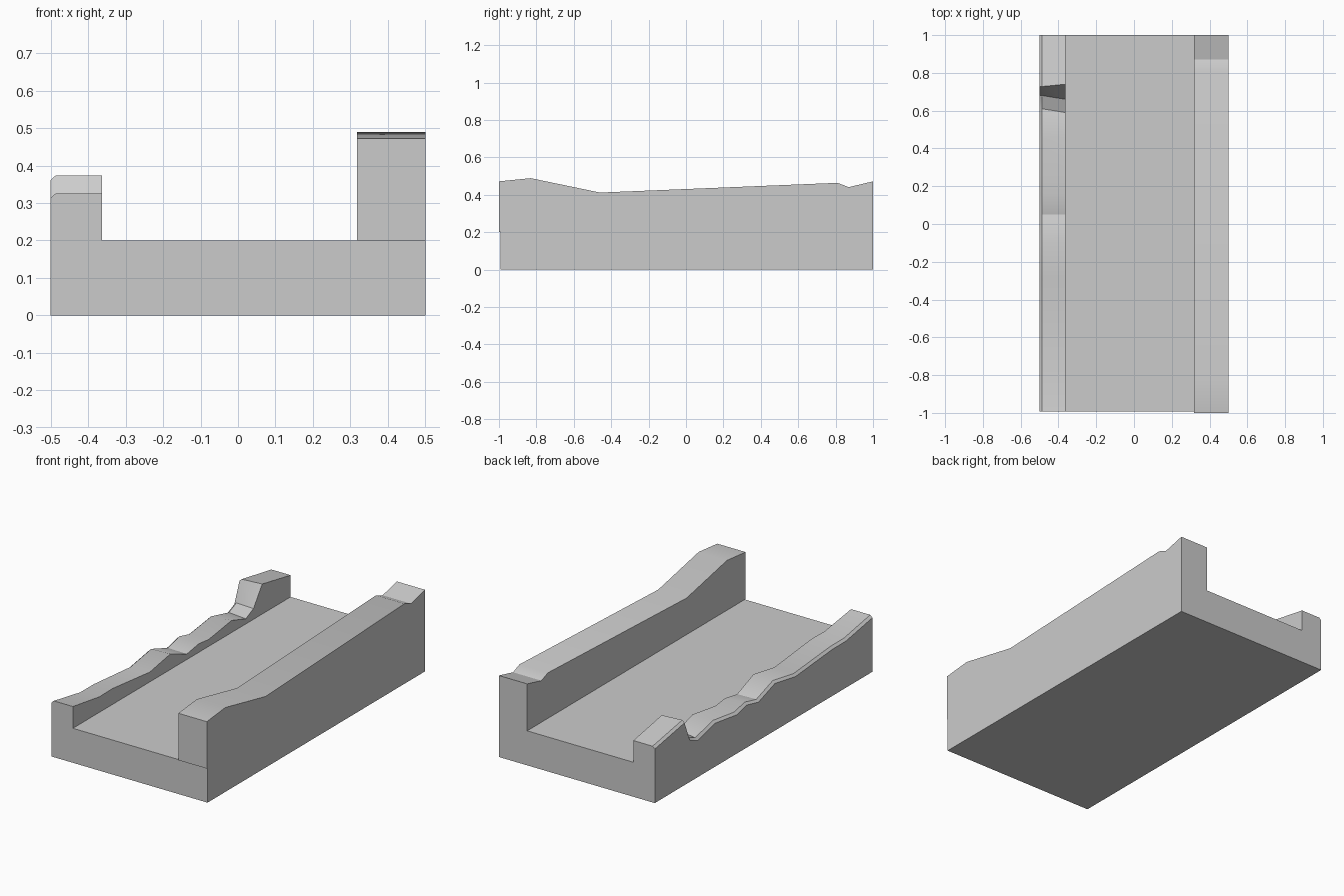
import bpy, bmesh, math

if "Cube" in bpy.data.objects:
    bpy.data.objects.remove(bpy.data.objects["Cube"])


def loft(name, rings):
    """Skin closed cross-sections together and cap both ends."""
    bm = bmesh.new()
    loops = [[bm.verts.new(p) for p in ring] for ring in rings]
    n = len(loops[0])
    for a, b in zip(loops, loops[1:]):
        for i in range(n):
            j = (i + 1) % n
            bm.faces.new((a[i], a[j], b[j], b[i]))
    bm.faces.new(loops[0])
    bm.faces.new(loops[-1])
    bmesh.ops.recalc_face_normals(bm, faces=bm.faces)
    mesh = bpy.data.meshes.new(name)
    bm.to_mesh(mesh)
    bm.free()
    obj = bpy.data.objects.new(name, mesh)
    bpy.context.collection.objects.link(obj)
    bpy.ops.object.select_all(action='DESELECT')
    obj.select_set(True)
    bpy.context.view_layer.objects.active = obj
    bpy.ops.object.shade_smooth_by_angle(angle=math.radians(30))
    return obj


FLOOR = 0.2
FRONT = -0.993

# Floor slab
loft("floor_slab", [[(-0.5, y, 0), (0.5, y, 0), (0.5, y, FLOOR), (-0.5, y, FLOOR)]
                    for y in (FRONT, 1)])

# Tall right wall with a gently uneven top
right_top = [(-1, 0.472), (-0.83, 0.489), (-0.46, 0.412),
             (0.81, 0.464), (0.87, 0.441), (1, 0.472)]
loft("right_wall", [[(0.318, y, FLOOR), (0.5, y, FLOOR), (0.5, y, z), (0.318, y, z)]
                    for y, z in right_top])

# Broken left wall: inner y, outer y, inner z, outer z along its worn top
left_top = [(FRONT, FRONT, 0.326, 0.326), (-0.75, -0.75, 0.29, 0.283),
            (-0.63, -0.63, 0.292, 0.283), (-0.29, -0.29, 0.257, 0.254),
            (-0.10, -0.10, 0.29, 0.286), (0.05, 0.05, 0.232, 0.235),
            (0.16, 0.16, 0.25, 0.26), (0.25, 0.25, 0.24, 0.238),
            (0.46, 0.45, 0.27, 0.265), (0.59, 0.61, 0.23, 0.226),
            (0.66, 0.68, 0.262, 0.255), (0.74, 0.728, 0.374, 0.374),
            (1, 1, 0.326, 0.326)]
# The outer top edge is chamfered
loft("left_wall", [[(-0.363, yi, FLOOR), (-0.363, yi, zi), (-0.486, yo, zo),
                    (-0.5, yo, zo - 0.013), (-0.5, yo, FLOOR)]
                   for yi, yo, zi, zo in left_top])
